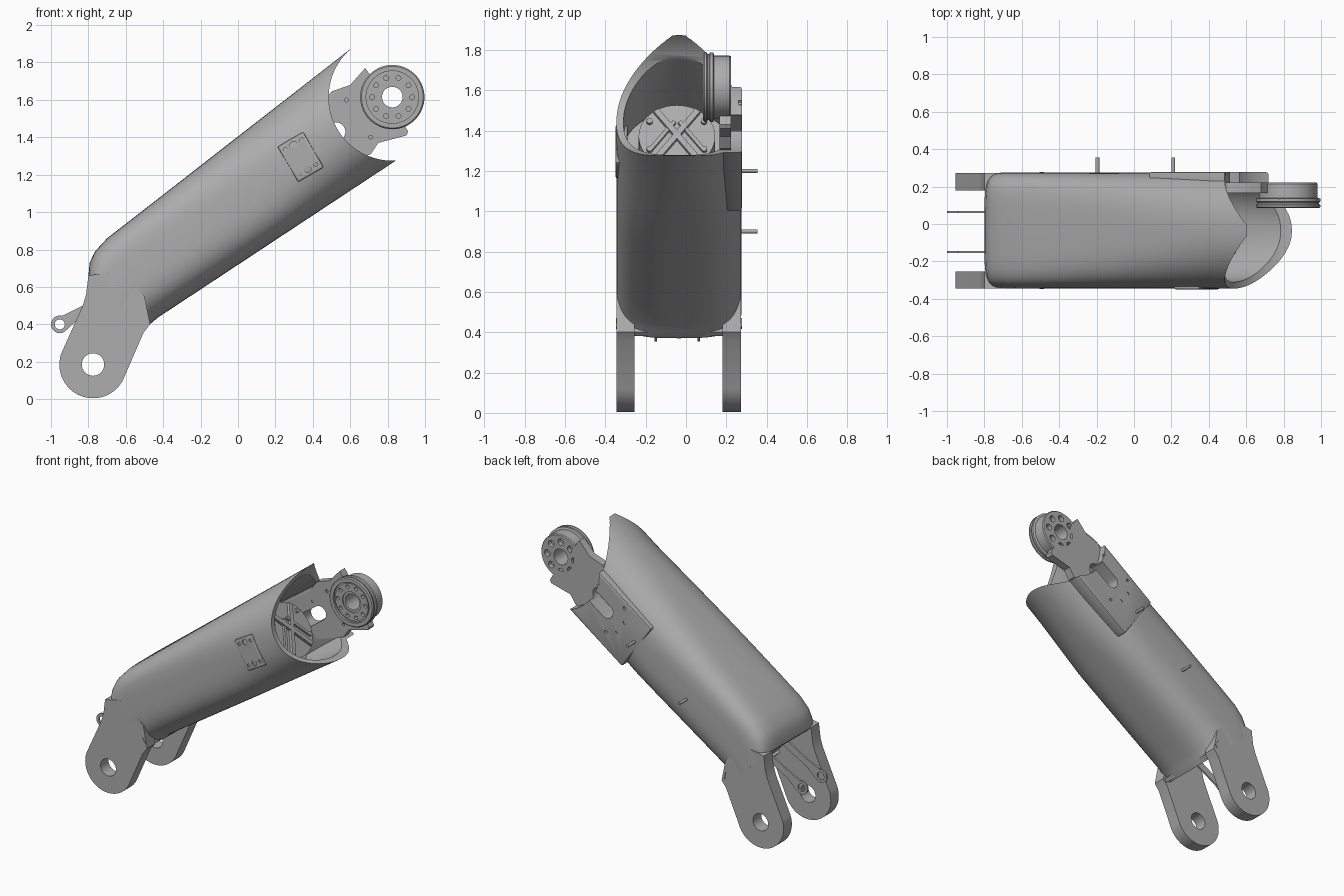
import bpy, bmesh
from math import sin, cos, pi, radians, copysign
from mathutils import Matrix, Vector

old = bpy.data.objects.get("Cube")
if old:
    bpy.data.objects.remove(old, do_unlink=True)

grey = bpy.data.materials.new("machined_grey")
grey.use_nodes = True
grey.diffuse_color = (0.42, 0.42, 0.42, 1)
grey.node_tree.nodes["Principled BSDF"].inputs["Base Color"].default_value = (0.42, 0.42, 0.42, 1)

C, S = cos(radians(35.7)), sin(radians(35.7))   # main tube direction
HINGE, JOINT = (-0.775, 0.185), (0.825, 1.615)
AXIS_V, MID_Y = 0.855, -0.035
parts = []


def uv(u, v):
    """Point in the x-z plane from distance along and across the tube."""
    return (C * u - S * v, S * u + C * v)


def finish(name, bm):
    bmesh.ops.recalc_face_normals(bm, faces=bm.faces)
    me = bpy.data.meshes.new(name)
    bm.to_mesh(me)
    bm.free()
    me.materials.append(grey)
    ob = bpy.data.objects.new(name, me)
    bpy.context.collection.objects.link(ob)
    parts.append(ob)
    return ob


def arc(center, r, a0=0, a1=360, n=40):
    full = a1 - a0 == 360
    angles = [radians(a0 + (a1 - a0) * i / (n if full else n - 1)) for i in range(n)]
    return [(center[0] + r * cos(a), center[1] + r * sin(a)) for a in angles]


def prism(name, *pieces):
    """Outlines in x-z, each extruded between two y values."""
    bm = bmesh.new()
    for pts, y0, y1 in pieces:
        face = bm.faces.new([bm.verts.new((x, y0, z)) for x, z in pts])
        ext = bmesh.ops.extrude_face_region(bm, geom=[face])["geom"]
        moved = [e for e in ext if isinstance(e, bmesh.types.BMVert)]
        bmesh.ops.translate(bm, verts=moved, vec=(0, y1 - y0, 0))
    return finish(name, bm)


def cut(target, *pieces):
    """Subtract prisms and bake the result."""
    cutter = prism("cutter", *pieces)
    cutter.hide_render = True
    mod = target.modifiers.new("cut", 'BOOLEAN')
    mod.operation, mod.solver, mod.object = 'DIFFERENCE', 'EXACT', cutter
    bake(target)
    parts.remove(cutter)
    bpy.data.objects.remove(cutter, do_unlink=True)


def bake(target):
    bpy.context.view_layer.update()
    dg = bpy.context.evaluated_depsgraph_get()
    target.data = bpy.data.meshes.new_from_object(target.evaluated_get(dg))
    target.modifiers.clear()


def bevel(target, width):
    mod = target.modifiers.new("bevel", 'BEVEL')
    mod.width, mod.segments, mod.limit_method = width, 2, 'ANGLE'
    bake(target)


def lathe(name, profile, center):
    """Closed (radius, y) profile spun about a y axis."""
    bm = bmesh.new()
    vs = [bm.verts.new((center[0] + r, y, center[1])) for r, y in profile]
    es = [bm.edges.new((vs[i - 1], vs[i])) for i in range(len(vs))]
    bmesh.ops.spin(bm, geom=vs + es, cent=(center[0], 0, center[1]), axis=(0, 1, 0),
                   angle=2 * pi, steps=56, use_merge=True)
    bmesh.ops.remove_doubles(bm, verts=bm.verts, dist=0.0001)
    return finish(name, bm)


def axial(name, u, v, y, size, roll=0, round_part=False):
    """Box or cylinder aligned with the tube; size is along, across y, across v."""
    x, z = uv(u, v)
    frame = Matrix(((C, 0, -S, x), (0, 1, 0, y), (S, 0, C, z), (0, 0, 0, 1)))
    frame = frame @ Matrix.Rotation(radians(roll), 4, 'X') @ Matrix.Diagonal((*size, 1))
    bm = bmesh.new()
    if round_part:
        bmesh.ops.create_cone(bm, cap_ends=True, segments=48, radius1=0.5, radius2=0.5, depth=1,
                              matrix=frame @ Matrix.Rotation(pi / 2, 4, 'Y'))
    else:
        bmesh.ops.create_cube(bm, size=1, matrix=frame)
    return finish(name, bm)


# Hollow main shell: squarish at the fork, round at the upper mouth
stations = [((-0.80, 0.66), (-0.505, 0.37), 5), ((-0.793, 0.73), (-0.485, 0.385), 5),
            ((-0.765, 0.79), (-0.465, 0.405), 5), ((-0.70, 0.86), (-0.43, 0.435), 5)]
T0, B0, T1, B1 = (-0.70, 0.86), (-0.43, 0.435), (0.72, 1.965), (0.98, 1.365)
for i in range(1, 13):
    t = i / 12
    lerp = [tuple(a + (b - a) * t for a, b in zip(p, q)) for p, q in ((T0, T1), (B0, B1))]
    stations.append((*lerp, 2.15 + 2.85 * max(0, 1 - t * 1.25) ** 1.3))


def power(value, n):
    return copysign(abs(value) ** (2 / n), value)


def ring(bm, top, bottom, n, inset, count=72):
    top, bottom = Vector(top), Vector(bottom)
    mid, half = (top + bottom) / 2, (top - bottom) / 2
    half *= 1 - inset / half.length
    out = []
    for k in range(count):
        a = 2 * pi * k / count
        e = n if sin(a) > 0 else min(n, 3)
        p = mid + half * power(sin(a), e)
        out.append(bm.verts.new((p.x, MID_Y + (0.31 - inset) * power(cos(a), e), p.y)))
    return out


bm = bmesh.new()
loops = [ring(bm, *s, 0) for s in stations] + [ring(bm, *s, 0.035) for s in reversed(stations)]
for i, lower in enumerate(loops):
    upper = loops[(i + 1) % len(loops)]
    for k in range(len(lower)):
        j = (k + 1) % len(lower)
        bm.faces.new((lower[k], lower[j], upper[j], upper[k]))
shell = finish("main_shell", bm)

# Scooped mouth and long access slot
notch = arc(JOINT, 0.34, 131, 280) + [(1.5, 1.2), (1.5, 2.3), (0.58, 2.3)]
slot = [uv(1.26 + 0.05 * cos(a), AXIS_V + 0.05 * sin(a)) for a in [pi * (k / 12 - 0.5) for k in range(13)]]
slot += [uv(1.14 - 0.05 * cos(a), AXIS_V - 0.05 * sin(a)) for a in [pi * (k / 12 - 0.5) for k in range(13)]]
cut(shell, (notch, -0.6, 0.6))
cut(shell, (slot, 0.1, 0.4))

# Flat cover on the back side with slot and screw holes
cover = prism("back_cover", ([uv(0.835, 0.63), uv(1.6, 0.63), uv(1.6, 1.03), uv(0.835, 1.03)], 0.17, 0.278))
bevel(cover, 0.012)
cut(cover, (notch, -0.6, 0.6))
screws = [(1.0, 0.8), (1.0, 0.9), (1.06, 0.73), (1.06, 0.98), (1.3, 0.73), (1.3, 0.96)]
cut(cover, (slot, 0.1, 0.4), *[(arc(uv(*p), 0.011, n=12), 0.25, 0.3) for p in screws])

# Bracket carrying the upper joint
bracket = prism("joint_bracket", ([(0.68, 1.77), (0.60, 1.68), (0.50, 1.645), (0.36, 1.45), (0.50, 1.24),
                                   (0.71, 1.31), (0.75, 1.37), (0.90, 1.41), (0.91, 1.43), (0.87, 1.5),
                                   (0.76, 1.66)], 0.165, 0.222))
cut(bracket, (slot, 0.1, 0.4), (arc(JOINT, 0.1), 0.1, 0.4),
    *[(arc(p, 0.011, n=12), 0.1, 0.18) for p in ((0.58, 1.6), (0.71, 1.4), (0.47, 1.5))])

# Joint drum with flange, stepped face and bolt circles
drum = lathe("joint_drum", [(0.055, 0.1), (0.072, 0.1), (0.072, 0.092), (0.13, 0.092), (0.13, 0.1),
                            (0.14, 0.1), (0.14, 0.085), (0.165, 0.085), (0.172, 0.092), (0.172, 0.102),
                            (0.164, 0.107), (0.164, 0.115), (0.172, 0.12), (0.172, 0.135),
                            (0.156, 0.14), (0.156, 0.215), (0.15, 0.222), (0.055, 0.222)], JOINT)
bolts = [(arc(p, 0.013, n=14), 0.07, 0.12) for p in arc(JOINT, 0.107, n=10)]
bolts += [(arc(p, 0.023, n=18), 0.19, 0.24) for p in arc(JOINT, 0.105, n=8)]
cut(drum, *bolts)

# Motor face inside the mouth, with crossed ribs and bolts
axial("inner_bulkhead", 0.98, AXIS_V, MID_Y, (0.03, 0.57, 0.55), 0, True)
axial("motor_body", 1.06, AXIS_V, -0.045, (0.2, 0.38, 0.38), 0, True)
for side in (-1, 1):
    axial("motor_rib", 1.165, AXIS_V, -0.045, (0.03, 0.03, 0.36), side * 35)
    axial("side_rib", 1.165, AXIS_V, -0.045 + side * 0.07, (0.02, 0.02, 0.2), side * 35)
    for up in (-1, 1):
        axial("motor_bolt", 1.165, AXIS_V + up * 0.085, -0.045 + side * 0.135, (0.02, 0.03, 0.03), 0, True)

# Fork arms, pockets and bulkhead between them
arm = arc(HINGE, 0.18, 160, 340, 36) + [(-0.505, 0.355), (-0.47, 0.40), (-0.50, 0.55), (-0.64, 0.69),
                                       (-0.80, 0.66), (-0.812, 0.56), (-0.83, 0.50)]
pocket = [(-0.505, 0.47), (-0.48, 0.43), (-0.495, 0.415)]
for name, y0, y1, out in (("front_fork_arm", -0.344, -0.255, -0.348), ("back_fork_arm", 0.18, 0.273, 0.278)):
    ob = prism(name, (arm, y0, y1))
    cut(ob, (arc(HINGE, 0.06, n=32), -0.6, 0.6))
    prism("fork_gusset", (pocket, out, out * 0.98))
prism("fork_bulkhead", ([(-0.50, 0.38), (-0.48, 0.40), (-0.70, 0.70), (-0.74, 0.68)], -0.27, 0.2))

# Thin link rods with eyelets
EYE = (-0.953, 0.4)
for y in (-0.156, 0.058):
    rod = prism("link_rod", (arc(EYE, 0.047, 75, 305, 28) + [(-0.84, 0.44), (-0.66, 0.54),
                                                            (-0.66, 0.60), (-0.82, 0.505)], y, y + 0.012))
    cut(rod, (arc(EYE, 0.027, n=24), -0.5, 0.5))

# Locating pins on the back
for p in ((-0.195, 0.90), (0.21, 1.20)):
    prism("locating_pin", (arc(p, 0.01, n=16), 0.23, 0.355))

# Small screwed access panel on the front
pc, ex, ez = Vector((0.335, 1.295)), Vector((0.86, 0.5)), Vector((-0.5, 0.86))


def on_panel(a, b):
    return tuple(pc + ex * a + ez * b)


panel = prism("access_panel", ([on_panel(a, b) for a, b in
                                ((-0.08, -0.11), (0.08, -0.11), (0.08, 0.11), (-0.08, 0.11))], -0.349, -0.29))
bevel(panel, 0.008)
cut(panel, *[(arc(on_panel(a, b), 0.019 if a == 0 else 0.011, n=18), -0.4, -0.335)
             for a in (-0.05, 0, 0.05) for b in (-0.075, 0.075)])

# Smooth round parts, keep hard edges
bpy.ops.object.select_all(action='DESELECT')
for ob in parts:
    ob.select_set(True)
bpy.context.view_layer.objects.active = shell
bpy.ops.object.shade_smooth_by_angle(angle=radians(30))
